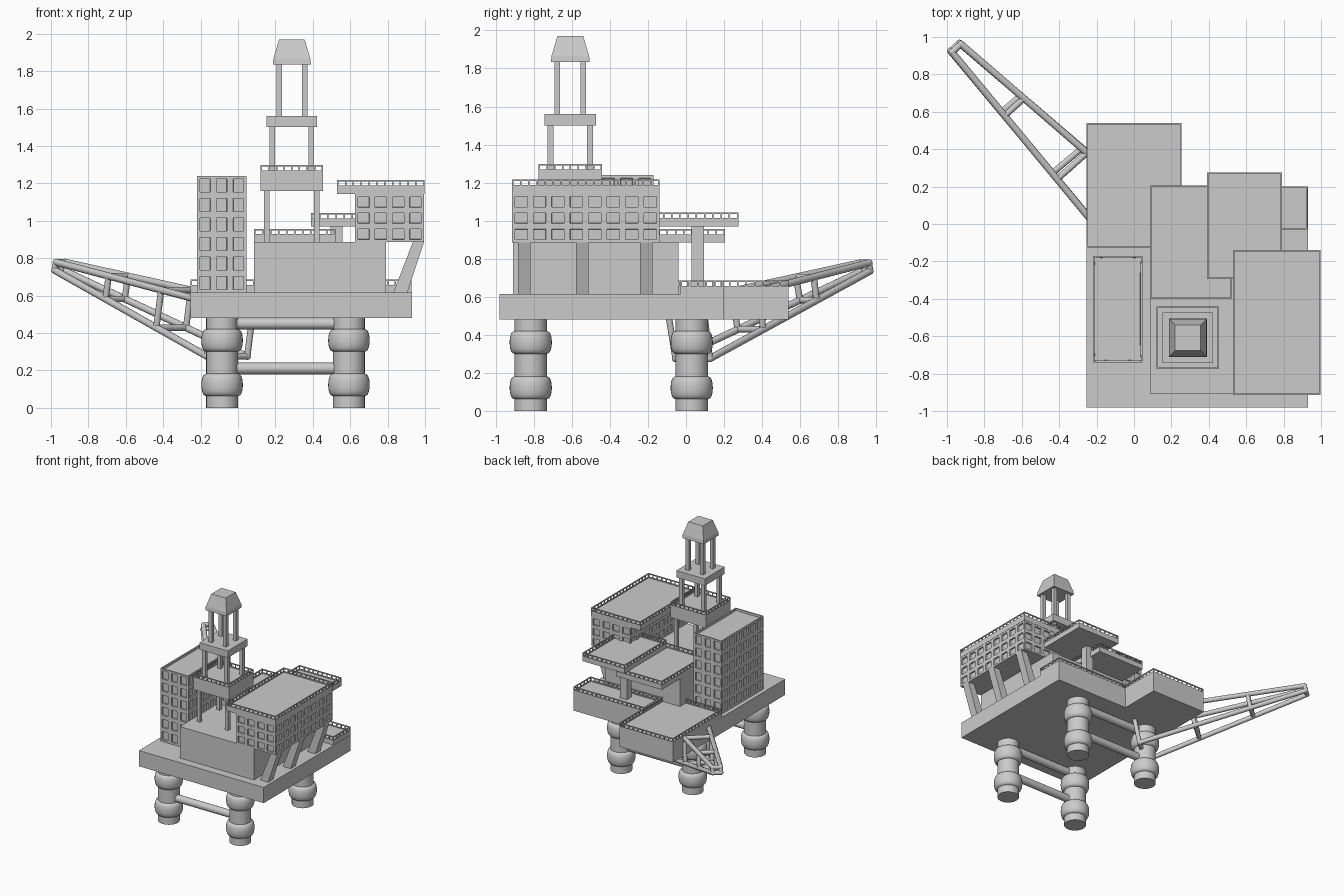
import bpy, bmesh, math
from mathutils import Vector, Matrix

if "Cube" in bpy.data.objects:
    bpy.data.objects.remove(bpy.data.objects["Cube"])

grey = bpy.data.materials.new("light_grey")
grey.diffuse_color = (0.6, 0.6, 0.6, 1)
grey.use_nodes = True
grey.node_tree.nodes["Principled BSDF"].inputs["Base Color"].default_value = grey.diffuse_color


def finish(name, bm, smooth=False):
    bmesh.ops.recalc_face_normals(bm, faces=bm.faces)
    me = bpy.data.meshes.new(name)
    bm.to_mesh(me)
    bm.free()
    me.materials.append(grey)
    ob = bpy.data.objects.new(name, me)
    bpy.context.collection.objects.link(ob)
    if smooth:
        bpy.ops.object.select_all(action='DESELECT')
        ob.select_set(True)
        bpy.context.view_layer.objects.active = ob
        bpy.ops.object.shade_smooth_by_angle(angle=math.radians(40))
    return ob


def add_box(bm, x0, x1, y0, y1, z0, z1):
    m = Matrix.Translation(((x0 + x1) / 2, (y0 + y1) / 2, (z0 + z1) / 2))
    bmesh.ops.create_cube(bm, size=1, matrix=m @ Matrix.Diagonal((x1 - x0, y1 - y0, z1 - z0, 1)))


def box(name, *ext):
    bm = bmesh.new()
    add_box(bm, *ext)
    return finish(name, bm)


def add_tube(bm, a, b, r, segs=14):
    a, b = Vector(a), Vector(b)
    d = b - a
    m = Matrix.Translation((a + b) / 2) @ d.to_track_quat('Z', 'Y').to_matrix().to_4x4()
    bmesh.ops.create_cone(bm, cap_ends=True, segments=segs, radius1=r, radius2=r, depth=d.length, matrix=m)


def railing(name, x0, x1, y0, y1, z, h=0.037, t=0.008):
    """Closed guard rail: top and bottom bars plus evenly spaced posts."""
    bm = bmesh.new()
    for zb in (z, z + h - t):
        for ya in (y0, y1 - t):
            add_box(bm, x0, x1, ya, ya + t, zb, zb + t)
        for xa in (x0, x1 - t):
            add_box(bm, xa, xa + t, y0, y1, zb, zb + t)
    nx, ny = round((x1 - x0) / 0.043), round((y1 - y0) / 0.043)
    for i in range(nx + 1):
        x = x0 + (x1 - x0 - t) * i / nx
        for ya in (y0, y1 - t):
            add_box(bm, x, x + t, ya, ya + t, z, z + h)
    for i in range(1, ny):
        y = y0 + (y1 - y0 - t) * i / ny
        for xa in (x0, x1 - t):
            add_box(bm, xa, xa + t, y, y + t, z, z + h)
    finish(name, bm)


def platform(name, x0, x1, y0, y1, z0, z1):
    box(name, x0, x1, y0, y1, z0, z1)
    railing(name + "_railing", x0, x1, y0, y1, z1)


def windowed_block(name, ext, counts, inset, parapet):
    """Box whose side walls are cut in cells, each with a recessed window."""
    bm = bmesh.new()
    add_box(bm, *ext)
    for ax in range(3):
        lo, hi = ext[2 * ax], ext[2 * ax + 1]
        n = Vector([float(i == ax) for i in range(3)])
        for i in range(1, counts[ax]):
            bmesh.ops.bisect_plane(bm, geom=bm.verts[:] + bm.edges[:] + bm.faces[:],
                                   plane_co=n * (lo + (hi - lo) * i / counts[ax]), plane_no=n)
    bm.normal_update()
    walls = [f for f in bm.faces if abs(f.normal.z) < 0.5]
    roof = [f for f in bm.faces if f.normal.z > 0.5]
    bmesh.ops.inset_individual(bm, faces=walls, thickness=inset)
    bmesh.ops.inset_individual(bm, faces=walls, thickness=0.0008, depth=-0.012)
    if parapet:
        bmesh.ops.inset_region(bm, faces=roof, thickness=0.012)
        bmesh.ops.inset_region(bm, faces=roof, thickness=0.0008, depth=-0.018)
    finish(name, bm)


# Supporting columns with two rounded collars each
profile = [(0, 0), (0.085, 0)]
for zc in (0.122, 0.36):
    profile += [(0.085, zc - 0.06)]
    profile += [(0.087 + 0.024 * math.cos(a) ** 0.8, zc + 0.058 * math.sin(a))
                for a in [math.radians(d) for d in range(-80, 81, 20)]]
    profile += [(0.085, zc + 0.06)]
profile += [(0.085, 0.49), (0, 0.49)]
LEG_X, LEG_Y = (-0.085, 0.593), (-0.816, 0.03)
for ix, x in enumerate(LEG_X):
    for iy, y in enumerate(LEG_Y):
        bm = bmesh.new()
        vs = [bm.verts.new((r, 0, z)) for r, z in profile]
        es = [bm.edges.new(p) for p in zip(vs, vs[1:])]
        bmesh.ops.spin(bm, geom=vs + es, cent=(0, 0, 0), axis=(0, 0, 1), angle=math.tau, steps=32)
        bmesh.ops.remove_doubles(bm, verts=bm.verts, dist=1e-5)
        bmesh.ops.translate(bm, verts=bm.verts, vec=(x, y, 0))
        finish(("front", "back")[iy] + ("_left", "_right")[ix] + "_column", bm, True)

# Cross tubes between columns
bm = bmesh.new()
for y in LEG_Y:
    for z in (0.21, 0.45):
        add_tube(bm, (LEG_X[0], y, z), (LEG_X[1], y, z), 0.031, 20)
finish("column_cross_tubes", bm, True)

# Main deck and railed deck areas
box("main_deck", -0.255, 0.93, -0.98, 0.2, 0.48, 0.615)
box("deck_extension", -0.255, 0.255, 0.2, 0.54, 0.48, 0.615)
platform("back_left_deck", -0.255, 0.255, -0.125, 0.54, 0.613, 0.648)
platform("back_right_deck", 0.257, 0.928, -0.03, 0.2, 0.613, 0.648)

# Buildings
windowed_block("tall_building", (-0.22, 0.046, -0.74, -0.17, 0.615, 1.24), (3, 6, 6), 0.024, True)
box("central_building", 0.085, 0.79, -0.91, -0.04, 0.615, 0.885)
windowed_block("upper_building", (0.625, 0.995, -0.915, -0.14, 0.885, 1.142), (4, 8, 3), 0.022, False)
platform("upper_building_roof", 0.53, 0.997, -0.915, -0.138, 1.142, 1.18)

# Raised platforms and their post
platform("middle_platform", 0.39, 0.79, -0.295, 0.275, 0.97, 1.005)
platform("lower_platform", 0.085, 0.52, -0.4, 0.205, 0.885, 0.92)
box("platform_post", 0.495, 0.56, 0.03, 0.095, 0.615, 0.97)

# Slanted struts below the overhang
for i, y in enumerate((-0.85, -0.545, -0.21)):
    bm = bmesh.new()
    f = bm.faces.new([bm.verts.new((x, y - 0.033, z)) for x, z in
                      ((0.83, 0.615), (0.905, 0.615), (0.995, 0.886), (0.935, 0.886))])
    r = bmesh.ops.extrude_face_region(bm, geom=[f])
    bmesh.ops.translate(bm, vec=(0, 0.066, 0), verts=[v for v in r["geom"] if isinstance(v, bmesh.types.BMVert)])
    finish(f"slanted_strut_{i + 1}", bm)

# Derrick tower: three tiers of posts, two platforms and a cap
CX, CY = 0.288, -0.608
for i, (off, z0, z1) in enumerate(((0.134, 0.885, 1.16), (0.104, 1.26, 1.5), (0.068, 1.56, 1.84))):
    bm = bmesh.new()
    for sx in (-1, 1):
        for sy in (-1, 1):
            x, y, h = CX + sx * off, CY + sy * off, 0.015
            add_box(bm, x - h, x + h, y - h, y + h, z0, z1)
    finish(f"derrick_posts_{i + 1}", bm)
platform("derrick_lower_platform", CX - 0.167, CX + 0.167, CY - 0.167, CY + 0.167, 1.16, 1.26)
box("derrick_upper_platform", CX - 0.135, CX + 0.135, CY - 0.135, CY + 0.135, 1.5, 1.56)
bm = bmesh.new()
rings = [[bm.verts.new((CX + sx * w, CY + sy * w, z)) for sx, sy in ((-1, -1), (1, -1), (1, 1), (-1, 1))]
         for w, z in ((0.102, 1.835), (0.099, 1.865), (0.068, 1.97))]
for a, b in zip(rings, rings[1:]):
    for i in range(4):
        j = (i + 1) % 4
        bm.faces.new((a[i], a[j], b[j], b[i]))
bm.faces.new(rings[0])
bm.faces.new(rings[-1])
finish("derrick_cap", bm)

# Lattice boom: four chords tapering to the tip, joined by square frames
tip = [Vector(p) for p in ((-0.925, 0.962, 0.778), (-0.972, 0.918, 0.778), (-0.98, 0.925, 0.735), (-0.933, 0.967, 0.735))]
root = [Vector(p) for p in ((0.085, 0.09, 0.555), (-0.13, -0.1, 0.555), (-0.165, -0.055, 0.275), (0.05, 0.125, 0.275))]
bm = bmesh.new()
for a, b in zip(tip, root):
    add_tube(bm, a, b, 0.019)
for t in (0, 1 / 3, 2 / 3, 1):
    frame = [a.lerp(b, t) for a, b in zip(tip, root)]
    for i in range(4):
        add_tube(bm, frame[i], frame[(i + 1) % 4], 0.017)
    for p in frame:
        bmesh.ops.create_uvsphere(bm, u_segments=12, v_segments=8, radius=0.019, matrix=Matrix.Translation(p))
finish("lattice_boom", bm, True)
